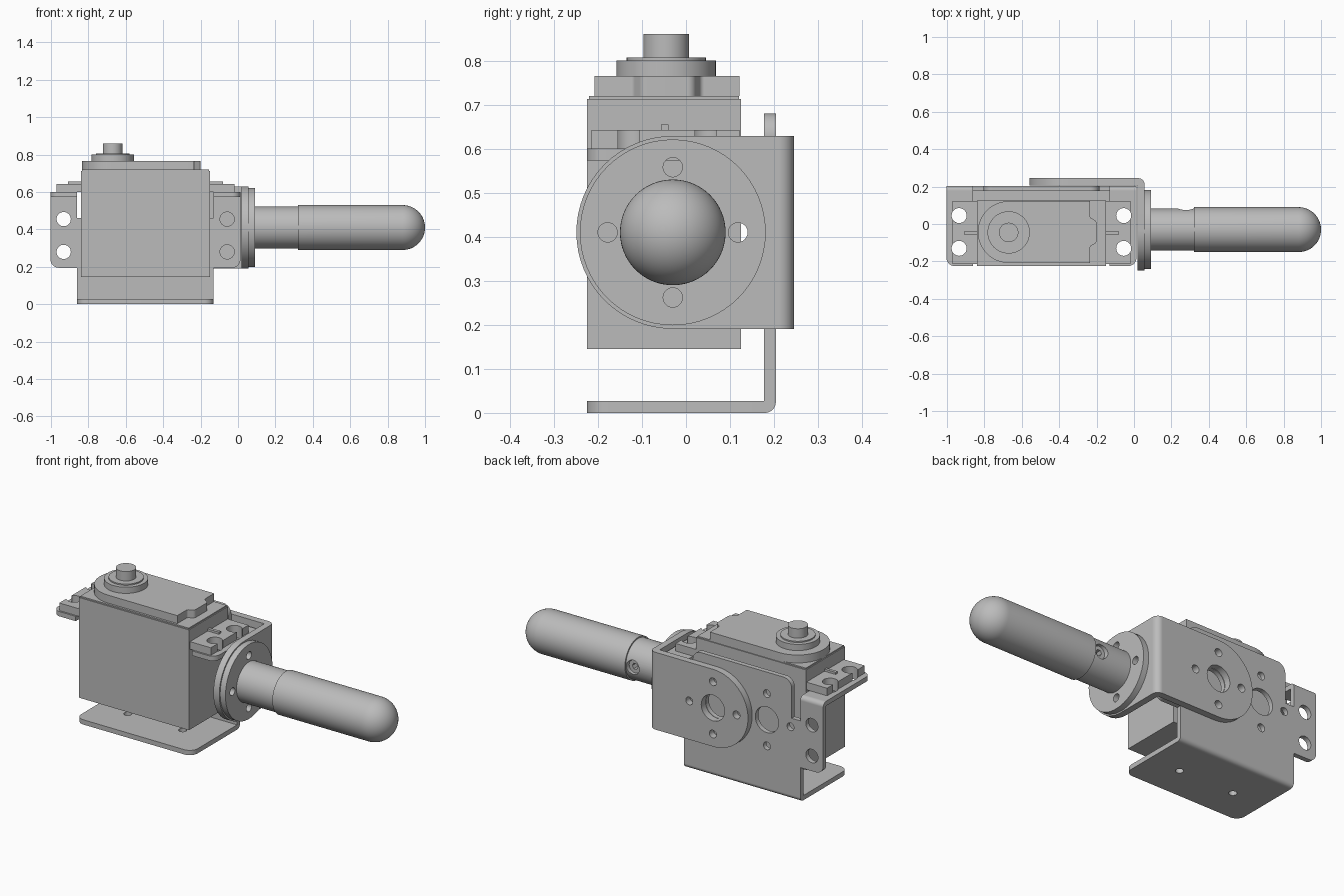
import bpy, bmesh
from math import sin, cos, pi, atan2, tan, asin
from mathutils import Vector

cube = bpy.data.objects.get("Cube")
if cube:
    bpy.data.objects.remove(cube, do_unlink=True)

grey = bpy.data.materials.new("metal grey")
grey.use_nodes = True
COLOUR = (0.5, 0.5, 0.5, 1)
grey.diffuse_color = COLOUR
grey.node_tree.nodes["Principled BSDF"].inputs["Base Color"].default_value = COLOUR

MID = -0.495            # servo centre in x
AXIS_Y, AXIS_Z = -0.03, 0.41
FACING = {"XY": lambda u, v, w: (u, v, w),
          "XZ": lambda u, v, w: (u, w, v),
          "YZ": lambda u, v, w: (w, u, v)}


def finish(name, bm):
    """Turn a bmesh into a shaded grey object."""
    bmesh.ops.remove_doubles(bm, verts=bm.verts, dist=0.00005)
    bmesh.ops.recalc_face_normals(bm, faces=bm.faces)
    mesh = bpy.data.meshes.new(name)
    bm.to_mesh(mesh)
    bm.free()
    mesh.materials.append(grey)
    ob = bpy.data.objects.new(name, mesh)
    bpy.context.collection.objects.link(ob)
    shade(ob)
    return ob


def shade(ob):
    bpy.ops.object.select_all(action="DESELECT")
    ob.select_set(True)
    bpy.context.view_layer.objects.active = ob
    bpy.ops.object.shade_smooth_by_angle(angle=pi / 6)


def arc(u, v, r, start=0, end=2 * pi, n=48):
    return [(u + r * cos(start + (end - start) * i / n),
             v + r * sin(start + (end - start) * i / n)) for i in range(n + 1)]


def circle(u, v, r, n=48):
    return arc(u, v, r, n=n)[:-1]


def rounded(corners):
    """Outline whose corners (u, v, radius) are filleted."""
    out = []
    for i, (u, v, r) in enumerate(corners):
        p = Vector((u, v))
        if r == 0:
            out.append((u, v))
            continue
        a = (Vector(corners[i - 1][:2]) - p).normalized()
        b = (Vector(corners[(i + 1) % len(corners)][:2]) - p).normalized()
        half = a.angle(b) / 2
        c = p + (a + b).normalized() * r / sin(half)
        s, e = p + a * r / tan(half) - c, p + b * r / tan(half) - c
        s, e = atan2(s.y, s.x), atan2(e.y, e.x)
        turn = (e - s + pi) % (2 * pi) - pi
        out += arc(c.x, c.y, r, s, s + turn, 16)
    return out


def box(u0, u1, v0, v1, r=(0, 0, 0, 0)):
    """Rectangle with radii in order low-low, high-low, high-high, low-high."""
    return rounded([(u0, v0, r[0]), (u1, v0, r[1]), (u1, v1, r[2]), (u0, v1, r[3])])


def plate(name, outline, plane, lo, hi, holes=()):
    """Extrude an outline with holes between two depths."""
    curve = bpy.data.curves.new(name, "CURVE")
    curve.dimensions, curve.fill_mode = "2D", "BOTH"
    curve.extrude = (hi - lo) / 2
    for loop in [outline, *holes]:
        pts = [p for i, p in enumerate(loop)
               if (Vector(p) - Vector(loop[i - 1])).length > 0.0001]
        sp = curve.splines.new("POLY")
        sp.points.add(len(pts) - 1)
        for q, (u, v) in zip(sp.points, pts):
            q.co = (u, v, 0, 1)
        sp.use_cyclic_u = True
    temp = bpy.data.objects.new(name + " outline", curve)
    mesh = bpy.data.meshes.new_from_object(temp)
    bm = bmesh.new()
    bm.from_mesh(mesh)
    for vert in bm.verts:
        u, v, w = vert.co
        vert.co = FACING[plane](u, v, w + (lo + hi) / 2)
    bpy.data.objects.remove(temp)
    bpy.data.curves.remove(curve)
    bpy.data.meshes.remove(mesh)
    return finish(name, bm)


def hub_holes(u, v, centre=True):
    """Four screw holes around an optional large centre hole."""
    ring = [circle(u + 0.148 * cos(k * pi / 2), v + 0.148 * sin(k * pi / 2), 0.022, 24)
            for k in range(4)]
    return ring + ([circle(u, v, 0.073)] if centre else [])


# Servo case
plate("servo_body", box(-0.84, -0.15, -0.225, 0.125), "XY", 0.145, 0.713)
plate("servo_top_seam", box(-0.835, -0.155, -0.22, 0.12), "XY", 0.713, 0.72)
lid = arc(-0.67, -0.043, 0.165, pi / 2, 3 * pi / 2, 32) + rounded(
    [(-0.235, -0.208, 0), (-0.235, -0.12, 0.012), (-0.2, -0.1, 0.02),
     (-0.2, 0.015, 0.02), (-0.235, 0.035, 0.012), (-0.235, 0.122, 0)])
plate("servo_lid", lid, "XY", 0.72, 0.765)
for name, r, lo, hi in (("output_boss", 0.113, 0.765, 0.8),
                        ("output_collar", 0.09, 0.8, 0.807),
                        ("output_shaft", 0.052, 0.807, 0.86)):
    plate(name, circle(-0.67, -0.045, r), "XY", lo, hi)

# Servo ears with open slots, and the bracket ears under them
SLOTS = (-0.13, 0.045)
open_angle = asin(0.6)
for side, s in (("right", -1), ("left", 1)):
    ear = [(0.345, -0.215), (0.475, -0.215)]
    for y in SLOTS:
        ear.append((0.475, y - 0.024))
        ear += arc(0.44, y, 0.04, 2 * pi - open_angle, open_angle, 32)
        ear.append((0.475, y + 0.024))
    ear += [(0.475, 0.122), (0.345, 0.122)]
    plate(f"servo_ear_{side}", [(MID + s * u, v) for u, v in ear], "XY", 0.6, 0.643)
    plate(f"ear_rib_{side}", box(*sorted((MID + s * 0.34, MID + s * 0.415)), -0.057, -0.04),
          "XY", 0.643, 0.655)

    shelf = rounded([(0.365, -0.225, 0), (0.508, -0.225, 0.045),
                     (0.508, 0.177, 0), (0.365, 0.177, 0)])
    plate(f"bracket_ear_{side}", [(MID + s * u, v) for u, v in shelf], "XY", 0.573, 0.6,
          [circle(MID + s * 0.44, y, 0.04) for y in SLOTS])
    plate(f"bracket_ear_bend_{side}", box(0.177, 0.204, 0.573, 0.6, (0, 0, 0.025, 0)),
          "YZ", *sorted((MID + s * 0.365, MID + s * 0.508)))

# Servo bracket: back plate, bend and base
half = [(0.365, 0.027, 0), (0.365, 0.195, 0), (0.508, 0.195, 0.045), (0.508, 0.573, 0),
        (0.365, 0.573, 0), (0.365, 0.46, 0), (0.31, 0.46, 0), (0.31, 0.68, 0.05)]
back = [(MID + u, v, r) for u, v, r in half]
back += [(MID - u, v, r) for u, v, r in reversed(half)]
tab_holes = [circle(MID + s * 0.437, z, 0.038) for s in (-1, 1) for z in (0.28, 0.455)]
plate("bracket_back", rounded(back), "XZ", 0.177, 0.204,
      tab_holes + hub_holes(-0.65, AXIS_Z) + hub_holes(-0.34, AXIS_Z))
plate("bracket_base", box(-0.86, -0.13, -0.225, 0.177, (0.05, 0.05, 0, 0)), "XY", 0, 0.027,
      [circle(MID + s * 0.172, -0.035, 0.021, 24) for s in (-1, 1)])
plate("bracket_base_bend", box(0.177, 0.204, 0, 0.027, (0, 0.025, 0, 0)), "YZ", -0.86, -0.13)

# Angled arm bracket: two round-ended legs and their bend
R = 0.219
LOW, HIGH = AXIS_Z - R, AXIS_Z + R
plate("arm_back_leg", box(-0.56, 0.02, LOW, HIGH, (R, 0, 0, R)), "XZ", 0.207, 0.245,
      hub_holes(-0.34, AXIS_Z))
plate("arm_side_leg", box(AXIS_Y - R, 0.207, LOW, HIGH, (R, 0, 0, R)), "YZ", 0.02, 0.057,
      hub_holes(AXIS_Y, AXIS_Z))
plate("arm_bend", box(0.02, 0.057, 0.207, 0.245, (0, 0, 0.035, 0)), "XY", LOW, HIGH)

# Round flange
plate("rod_flange", circle(AXIS_Y, AXIS_Z, 0.211, 64), "YZ", 0.057, 0.09,
      hub_holes(AXIS_Y, AXIS_Z, False))

# Handle rod: turned profile with a domed end
profile = [(0.08, 0), (0.08, 0.112), (0.32, 0.112), (0.32, 0.12)]
profile += arc(0.88, 0, 0.12, pi / 2, 0, 16)
bm = bmesh.new()
verts = [bm.verts.new((x, AXIS_Y, AXIS_Z + r)) for x, r in profile]
edges = [bm.edges.new(pair) for pair in zip(verts, verts[1:])]
bmesh.ops.spin(bm, geom=verts + edges, cent=(0, AXIS_Y, AXIS_Z), axis=(1, 0, 0),
               angle=2 * pi, steps=64, use_merge=True)
rod = finish("handle_rod", bm)

# Set screw in its recess at the back of the rod
cutter = plate("recess_cutter", circle(0.277, AXIS_Z, 0.04, 32), "XZ", 0.02, 0.2)
cutter.hide_render = True
cut = rod.modifiers.new("recess", "BOOLEAN")
cut.operation, cut.object, cut.solver = "DIFFERENCE", cutter, "EXACT"
bpy.context.view_layer.objects.active = rod
bpy.ops.object.modifier_apply(modifier=cut.name)
bpy.data.objects.remove(cutter, do_unlink=True)
shade(rod)
plate("set_screw", circle(0.277, AXIS_Z, 0.037, 32), "XZ", 0.02, 0.06,
      [circle(0.277, AXIS_Z, 0.018, 6)])
